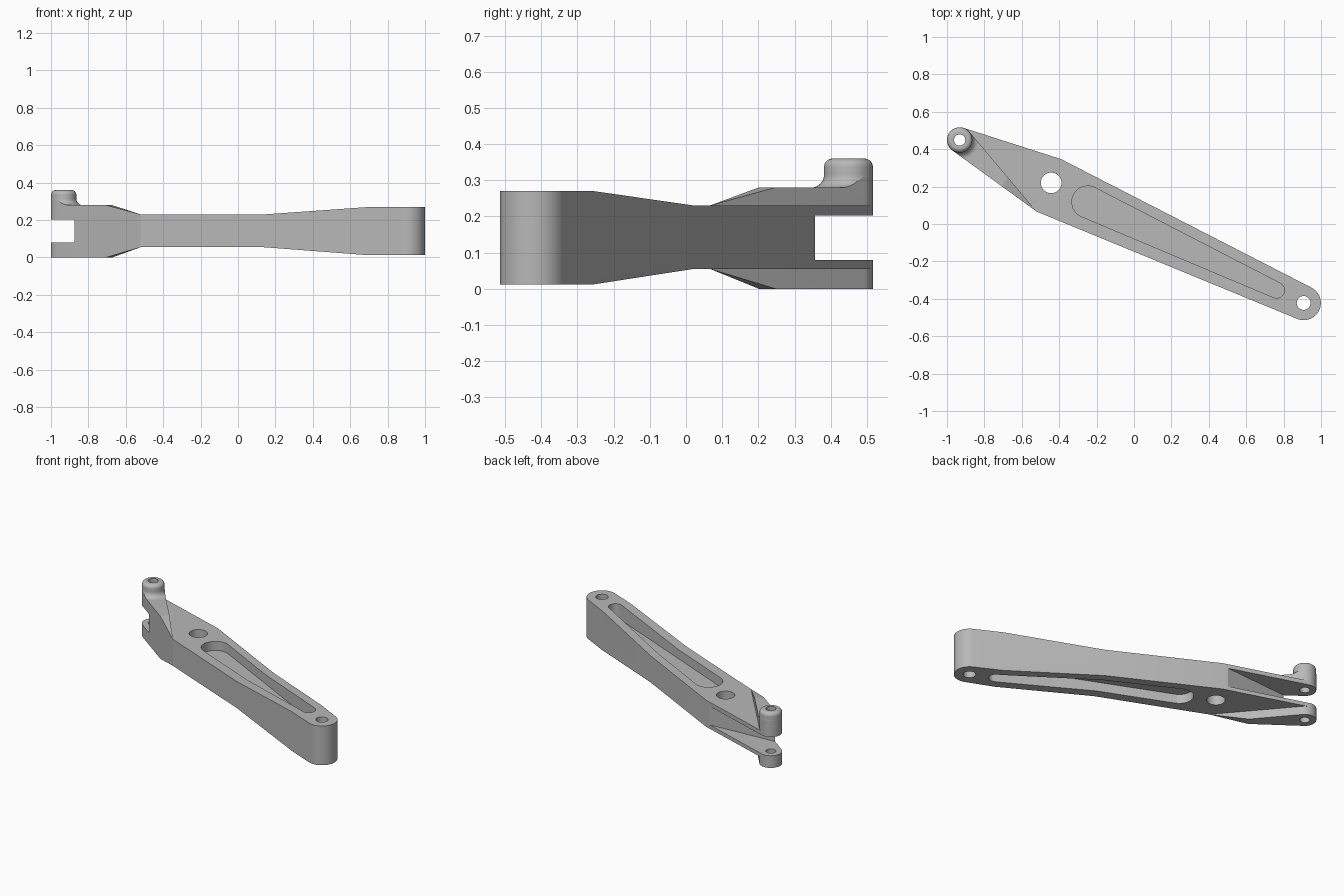
import bpy, bmesh, math
from mathutils import Vector

cube = bpy.data.objects.get("Cube")
if cube:
    bpy.data.objects.remove(cube)

metal = bpy.data.materials.new("plain_grey_metal")
metal.use_nodes = True
GREY = (0.48, 0.48, 0.48, 1)
metal.diffuse_color = GREY
metal.node_tree.nodes["Principled BSDF"].inputs["Base Color"].default_value = GREY

X, Y, Z = Vector((1, 0, 0)), Vector((0, 1, 0)), Vector((0, 0, 1))
SEG = 64


def finish(name, bm):
    bmesh.ops.recalc_face_normals(bm, faces=bm.faces)
    mesh = bpy.data.meshes.new(name)
    bm.to_mesh(mesh)
    bm.free()
    mesh.materials.append(metal)
    obj = bpy.data.objects.new(name, mesh)
    bpy.context.collection.objects.link(obj)
    return obj


def loft(name, rings):
    """Solid through equal rings of points, capped at both ends."""
    bm = bmesh.new()
    loops = [[bm.verts.new(p) for p in ring] for ring in rings]
    n = len(loops[0])
    for a, b in zip(loops, loops[1:]):
        for i in range(n):
            j = (i + 1) % n
            bm.faces.new((a[i], a[j], b[j], b[i]))
    bm.faces.new(loops[0])
    bm.faces.new(loops[-1])
    return finish(name, bm)


def prism(name, pts, lo, hi, ax=X, ay=Y, normal=Z, origin=Vector()):
    return loft(name, [[origin + ax * a + ay * b + normal * h for a, b in pts]
                       for h in (lo, hi)])


def circle(x, y, r):
    return [(x + r * math.cos(math.tau * i / SEG), y + r * math.sin(math.tau * i / SEG))
            for i in range(SEG)]


def hull(pts):
    """Convex outline around a set of points."""
    def half(seq):
        out = []
        for p in seq:
            while len(out) > 1 and ((out[-1][0] - out[-2][0]) * (p[1] - out[-2][1])
                                    - (out[-1][1] - out[-2][1]) * (p[0] - out[-2][0])) <= 1e-9:
                out.pop()
            out.append(p)
        return out[:-1]
    pts = sorted(set(pts))
    return half(pts) + half(pts[::-1])


def combine(obj, tool, operation):
    mod = obj.modifiers.new("cut", 'BOOLEAN')
    mod.operation, mod.object, mod.solver = operation, tool, 'EXACT'
    bpy.context.view_layer.objects.active = obj
    bpy.ops.object.modifier_apply(modifier=mod.name)
    bpy.data.objects.remove(tool)


BOSS = (-0.932, 0.449)
BOSS_R = 0.068
EYE = (0.907, -0.422)
FRONT_KINK = (-0.52, 0.066)

# Arm: plan outline crossed with a side profile that thickens at the far end
arm = prism("lever_arm", hull(circle(*BOSS, BOSS_R) + circle(*EYE, 0.092)
                              + [(-0.39, 0.347), FRONT_KINK]), -0.1, 0.5)
along = Vector((0.905, -0.426, 0)).normalized()
side = [(-2, 0.055), (0.21, 0.055), (0.82, 0.012), (2, 0.012),
        (2, 0.27), (0.82, 0.27), (0.21, 0.23), (-2, 0.23)]
combine(arm, prism("arm_profile", side, -1, 1, along, Z, along.cross(Z)), 'INTERSECT')

# Raised rib along the front edge, rising towards the boss
rib_plan = hull(circle(*BOSS, BOSS_R) + [FRONT_KINK])
rib = prism("rib", rib_plan, -0.1, 0.5)
rise = Vector((-0.81, 0.58, 0)).normalized()
rib_side = [(-0.05, 0.065), (0, 0.055), (0.23, 0), (2, 0),
            (2, 0.28), (0.23, 0.28), (0, 0.23), (-0.05, 0.22)]
combine(rib, prism("rib_profile", rib_side, -1, 1, rise, Z, rise.cross(Z),
                   Vector((*FRONT_KINK, 0))), 'INTERSECT')
combine(arm, rib, 'UNION')

# Boss with a rounded rim and a filleted foot kept within the rib
r, foot, rim, steps = BOSS_R - 0.0005, 0.035, 0.024, 12
quarter = [math.pi / 2 * i / steps for i in range(steps + 1)]
profile = [(r + foot, 0.26)]
profile += [(r + foot * (1 - math.sin(a)), 0.28 + foot * (1 - math.cos(a))) for a in quarter]
profile += [(r - rim * (1 - math.cos(a)), 0.36 - rim * (1 - math.sin(a))) for a in quarter]
boss = loft("boss", [[Vector((x, y, z)) for x, y in circle(*BOSS, q)] for q, z in profile])
combine(boss, prism("boss_limit", rib_plan, 0.1, 0.5), 'INTERSECT')
combine(arm, boss, 'UNION')

# Fork gap between the upper and lower ears
gap = [(-1.3, 0.291), (-0.885, 0.323), (-0.405, 0.358), (-0.2, 0.373), (-0.2, 0.8), (-1.3, 0.8)]
combine(arm, prism("fork_gap", gap, 0.08, 0.203), 'DIFFERENCE')

# Through holes
for x, y, radius in ((*BOSS, 0.03), (*EYE, 0.037), (-0.443, 0.22, 0.055)):
    combine(arm, prism("hole", circle(x, y, radius), -0.2, 0.6), 'DIFFERENCE')

# Tapered pockets above and below a central web
pocket = hull(circle(-0.247, 0.118, 0.085) + circle(0.762, -0.354, 0.042))
for low, high in ((0.17, 0.5), (-0.2, 0.115)):
    combine(arm, prism("pocket", pocket, low, high), 'DIFFERENCE')

bpy.ops.object.select_all(action='DESELECT')
arm.select_set(True)
bpy.context.view_layer.objects.active = arm
bpy.ops.object.shade_smooth_by_angle(angle=math.radians(10))
